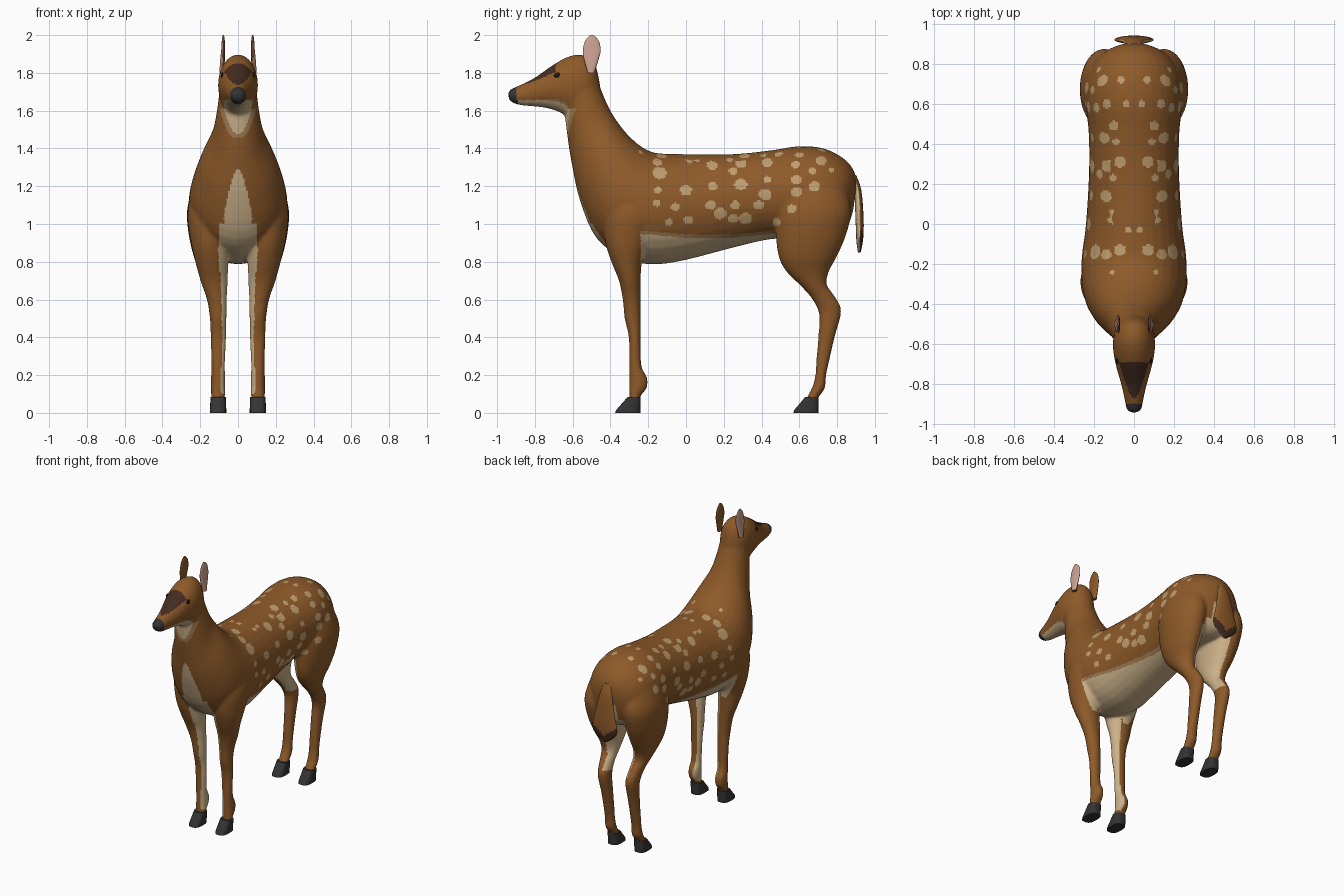
import bpy, bmesh, math
from mathutils import Vector


def material(name, rgb):
    m = bpy.data.materials.new(name)
    m.diffuse_color = (*rgb, 1)
    return m


BROWN = material("coat brown", (0.27, 0.102, 0.022))
CREAM = material("cream", (0.60, 0.44, 0.25))
TAN = material("tan edge", (0.36, 0.21, 0.09))
SPOT = material("fawn spot", (0.52, 0.34, 0.16))
DARK = material("dark brown", (0.058, 0.025, 0.014))
HOOF = material("charcoal", (0.035, 0.033, 0.034))
PINK = material("ear pink", (0.62, 0.37, 0.30))
BLACK = material("eye black", (0.01, 0.009, 0.009))


def smooth_rings(rings, steps):
    """Catmull-Rom interpolation of the ring parameters."""
    out = []
    for i in range(len(rings) - 1):
        p0, p1 = rings[max(i - 1, 0)], rings[i]
        p2, p3 = rings[i + 1], rings[min(i + 2, len(rings) - 1)]
        for s in range(steps):
            t = s / steps
            out.append([0.5 * (2 * b + (c - a) * t + (2 * a - 5 * b + 4 * c - d) * t * t
                               + (3 * b - a - 3 * c + d) * t ** 3)
                        for a, b, c, d in zip(p0, p1, p2, p3)])
    return out + [list(rings[-1])]


def loft(bm, rings, side=1, steps=4, n=32, power=1.0):
    """Rings: (y, z) of one rim, (y, z) of the opposite rim, centre x, half width."""
    loops = []
    for ay, az, by, bz, xc, w in smooth_rings(rings, steps):
        loop = []
        for k in range(n):
            t = 2 * math.pi * k / n
            c = math.copysign(abs(math.cos(t)) ** power, math.cos(t))
            s = math.copysign(abs(math.sin(t)) ** power, math.sin(t))
            loop.append(bm.verts.new((side * (xc + s * w),
                                      (ay + by) / 2 + c * (ay - by) / 2,
                                      (az + bz) / 2 + c * (az - bz) / 2)))
        loops.append(loop)
    faces = [bm.faces.new(loops[0]), bm.faces.new(loops[-1])]
    for a, b in zip(loops, loops[1:]):
        for k in range(n):
            j = (k + 1) % n
            faces.append(bm.faces.new((a[k], a[j], b[j], b[k])))
    bmesh.ops.recalc_face_normals(bm, faces=faces)


def make(name, bm, mats):
    me = bpy.data.meshes.new(name)
    bm.to_mesh(me)
    bm.free()
    ob = bpy.data.objects.new(name, me)
    bpy.context.collection.objects.link(ob)
    for m in mats:
        me.materials.append(m)
    return ob


def paint(ob, rule):
    for p in ob.data.polygons:
        p.material_index = rule(p.center, p.normal)


def shade(ob, angle=40):
    bpy.ops.object.select_all(action='DESELECT')
    ob.select_set(True)
    bpy.context.view_layer.objects.active = ob
    bpy.ops.object.shade_smooth_by_angle(angle=math.radians(angle))


# trunk and neck: back line, belly line, half width
trunk = [(.905, 1.22, .885, 1.07, 0, .06), (.885, 1.29, .85, .97, 0, .13),
         (.83, 1.35, .80, .93, 0, .195), (.73, 1.40, .72, .92, 0, .23),
         (.60, 1.412, .60, .92, 0, .24), (.45, 1.39, .45, .92, 0, .226),
         (.25, 1.37, .25, .875, 0, .225), (0, 1.37, 0, .81, 0, .24),
         (-.15, 1.375, -.16, .787, 0, .26), (-.22, 1.40, -.31, .81, 0, .262),
         (-.28, 1.445, -.47, .92, 0, .245), (-.34, 1.51, -.56, 1.12, 0, .20),
         (-.40, 1.60, -.605, 1.32, 0, .138), (-.445, 1.70, -.63, 1.48, 0, .112),
         (-.48, 1.80, -.64, 1.57, 0, .10)]
head = [(-.455, 1.74, -.57, 1.56, 0, .08), (-.485, 1.855, -.60, 1.56, 0, .097),
        (-.55, 1.895, -.63, 1.57, 0, .105), (-.62, 1.887, -.67, 1.592, 0, .102),
        (-.70, 1.845, -.73, 1.612, 0, .088), (-.80, 1.775, -.80, 1.622, 0, .064),
        (-.88, 1.735, -.87, 1.628, 0, .047), (-.925, 1.715, -.918, 1.642, 0, .038),
        (-.942, 1.695, -.938, 1.66, 0, .02)]
front_leg = [(-.36, 1.27, -.12, 1.27, .12, .08), (-.43, 1.08, -.13, 1.08, .15, .115),
             (-.43, .92, -.19, .92, .148, .104), (-.395, .80, -.232, .80, .138, .088),
             (-.355, .70, -.24, .70, .127, .072), (-.335, .60, -.24, .60, .112, .053),
             (-.325, .50, -.24, .50, .105, .044), (-.303, .40, -.24, .40, .104, .041),
             (-.30, .25, -.236, .25, .105, .036), (-.30, .185, -.205, .185, .105, .038),
             (-.30, .14, -.208, .13, .105, .038), (-.30, .09, -.24, .09, .105, .037),
             (-.30, .05, -.25, .05, .105, .033)]
hind_leg = [(.50, 1.22, .83, 1.22, .13, .10), (.475, 1.08, .875, 1.08, .148, .121),
            (.475, .95, .85, .95, .15, .112), (.49, .83, .80, .83, .145, .09),
            (.53, .75, .757, .75, .135, .07), (.61, .67, .745, .68, .125, .055),
            (.67, .60, .785, .62, .117, .045), (.705, .52, .822, .54, .11, .041),
            (.70, .40, .787, .40, .106, .037), (.69, .28, .755, .26, .105, .035),
            (.685, .20, .742, .20, .105, .036), (.67, .14, .735, .13, .105, .038),
            (.645, .09, .70, .08, .105, .037), (.63, .05, .69, .05, .105, .033)]
bm = bmesh.new()
loft(bm, trunk)
loft(bm, head)
for side in (1, -1):
    loft(bm, front_leg, side)
    loft(bm, hind_leg, side)
body = make("body", bm, [])

# fuse the parts into one smooth skin
mod = body.modifiers.new("fuse", 'REMESH')
mod.mode = 'VOXEL'
mod.voxel_size = 0.0095
mod = body.modifiers.new("soften", 'SMOOTH')
mod.iterations = 6
skin = bpy.data.meshes.new_from_object(
    body.evaluated_get(bpy.context.evaluated_depsgraph_get()))
body.modifiers.clear()
body.data = skin
skin.materials.clear()
for m in (BROWN, CREAM, TAN, SPOT, DARK, HOOF):
    skin.materials.append(m)

# coat spots: side (y, z, radius) and back (x, y, radius)
side_spots = [(-.15, 1.33, .022), (-.14, 1.27, .032), (-.15, 1.18, .018), (-.155, 1.11, .018),
              (0, 1.18, .027), (-.055, 1.09, .022), (-.09, 1.01, .018), (.013, 1.02, .022),
              (.02, 1.34, .018), (.14, 1.31, .024), (.14, 1.2, .022), (.13, 1.1, .024),
              (.18, 1.055, .03), (.25, 1.28, .02), (.29, 1.21, .03), (.29, 1.325, .027),
              (.26, 1.1, .022), (.25, 1.03, .024), (.315, 1.03, .03), (.42, 1.155, .03),
              (.385, 1.1, .024), (.43, 1.235, .018), (.43, 1.325, .024), (.58, 1.315, .02),
              (.585, 1.235, .024), (.585, 1.17, .026), (.56, 1.08, .022), (.68, 1.2, .026),
              (.715, 1.335, .024), (.67, 1.28, .018), (.77, 1.285, .012), (.48, 1.01, .02)]
back_spots = [(.065, .72, .02), (.04, .6, .018), (.135, .6, .022), (.10, .49, .024),
              (.09, .41, .018), (.07, .31, .028), (.105, .23, .018), (.13, .13, .018),
              (.11, .06, .014), (.03, -.03, .016), (.07, -.13, .028), (.11, -.24, .012)]


def is_cream(x, y, z, nx, ny, nz, m):
    """Pale areas; m widens them for the tan edge."""
    if z > 1.4:
        if y > -.55:
            return False
        jaw = -.89 < y < -.62 and nz < -.5 + 4 * m and z < 1.66
        rise = z - 1.475 + m
        throat = ny < 0 and 0 < rise and z < 1.61 and x < .07 * math.sqrt(rise / .12) + m
        return jaw or throat
    if y < -.3 and ny < -.1 and .78 < z < 1.29:
        if x < .075 * min(1, ((1.29 - z) / .25) ** .6):
            return True
    if -.24 < y < .475 and .76 < z < .95 - .025 * math.sin((y + .24) / .715 * math.pi) + m:
        return True
    if z < .95 and nx < -.4 and z > (.1 if y < .3 else .57):
        return True
    if nz < -.3 and .75 < z < 1 and x < .1:
        return True
    return y > .7 and x < .065 and .7 < z < 1.12


def coat(c, n):
    x, y, z = abs(c.x), c.y, c.z
    nx = n.x if c.x > 0 else -n.x
    if y < -.9 + .25 * (1.68 - z) * (z < 1.68):
        return 5
    if -.87 < y < -.69 and n.z > .3 and x < .07 * ((y + .87) / .17) ** .6:
        return 4
    for m, index in ((0, 1), (.018, 2)):
        if is_cream(x, y, z, nx, n.y, n.z, m):
            return index
    if -.3 < y < .82 and z > .97:
        if n.z < .85 and any(((y - a) / 1.15) ** 2 + (z - b) ** 2 < r * r
                             for a, b, r in side_spots):
            return 3
        if z > 1.3 and any((x - a) ** 2 + (y - b) ** 2 < r * r for a, b, r in back_spots):
            return 3
    return 0


paint(body, coat)
shade(body, 60)

# hooves
for side, tag in ((1, "right"), (-1, "left")):
    for name, dy in (("front", 0), ("hind", .0)):
        toe, heel, top = (-.375, -.24, -.31) if name == "front" else (.568, .702, .63)
        bm = bmesh.new()
        loft(bm, [(toe, 0, heel, 0, .105, .043), (toe + .005, .015, heel, .015, .105, .043),
                  (top, .083, heel, .083, .105, .041)], side, steps=1, n=24, power=.7)
        shade(make(f"{name}_hoof_{tag}", bm, [HOOF]))

    # ears, pink on the outer face
    bm = bmesh.new()
    loft(bm, [(-.52, 1.80, -.485, 1.80, .085, .014), (-.54, 1.87, -.463, 1.87, .082, .012),
              (-.546, 1.92, -.452, 1.92, .079, .010), (-.533, 1.97, -.462, 1.97, .078, .008),
              (-.508, 2.0, -.490, 2.0, .078, .004)], side, n=24)
    ear = make(f"ear_{tag}", bm, [BROWN, PINK])
    paint(ear, lambda c, n: int(n.x * side > .3))
    shade(ear, 60)

    # eyes
    bm = bmesh.new()
    bmesh.ops.create_uvsphere(bm, u_segments=16, v_segments=10, radius=.018)
    bmesh.ops.scale(bm, vec=(.5, 1, .9), verts=bm.verts)
    bmesh.ops.translate(bm, vec=(side * .082, -.68, 1.785), verts=bm.verts)
    shade(make(f"eye_{tag}", bm, [BLACK]), 60)

# tail: brown behind, pale beneath, dark rim at the tip
bm = bmesh.new()
loft(bm, [(.87, 1.26, .90, 1.26, 0, .03), (.89, 1.17, .928, 1.18, 0, .048),
          (.897, 1.04, .94, 1.04, 0, .078), (.90, .95, .94, .95, 0, .098),
          (.903, .90, .935, .90, 0, .075), (.91, .85, .925, .85, 0, .012)], n=32)
tail = make("tail", bm, [BROWN, CREAM, DARK])
paint(tail, lambda c, n: 1 if n.y < .3 else (2 if c.z < .90 + .7 * abs(c.x) else 0))
shade(tail, 60)
